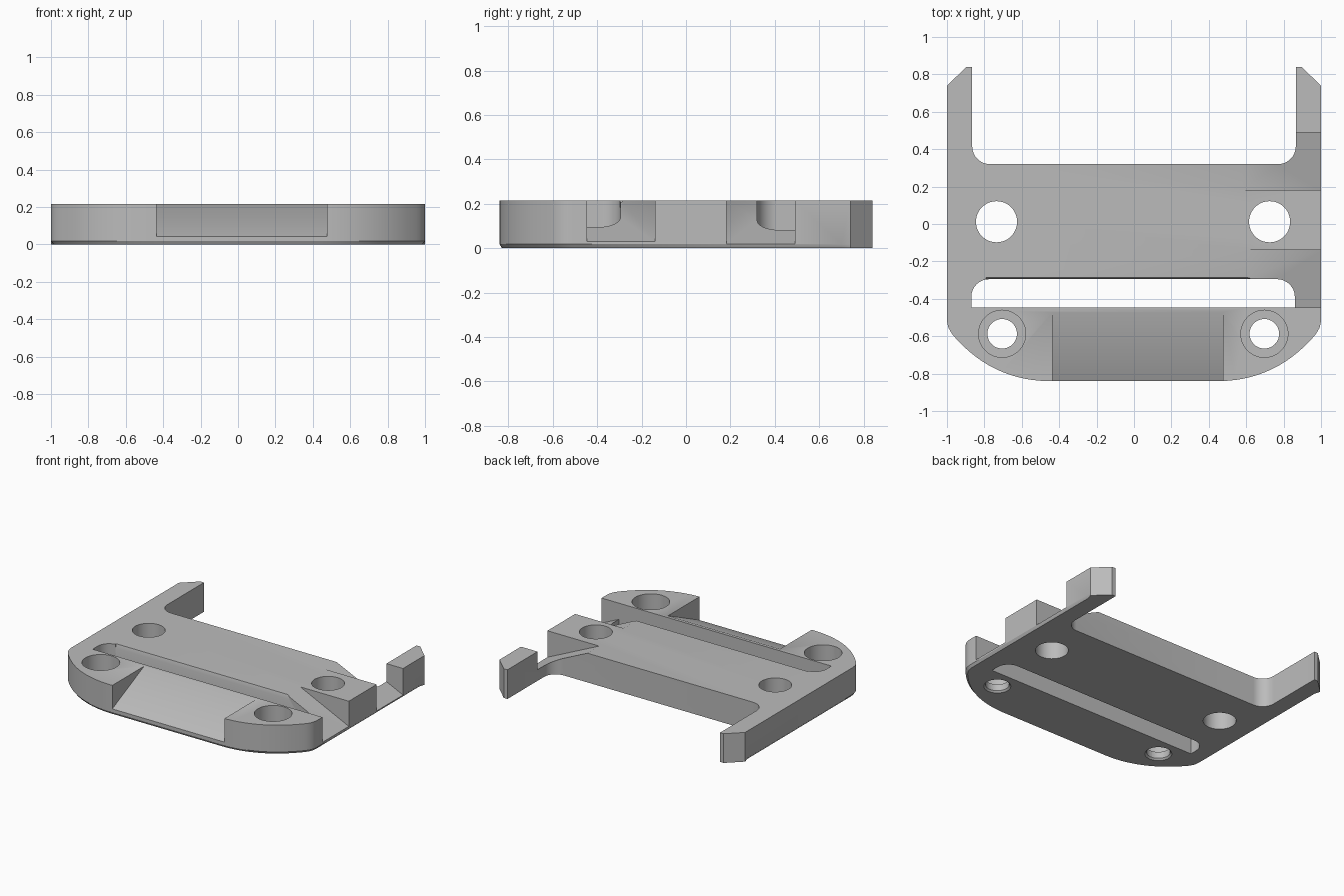
import bpy
import bmesh
import math
from mathutils import Vector
from mathutils.geometry import interpolate_bezier

if "Cube" in bpy.data.objects:
    bpy.data.objects.remove(bpy.data.objects["Cube"])

TOP = 0.215
OVER = 0.4

grey = bpy.data.materials.new("satin grey")
grey.use_nodes = True
grey.diffuse_color = (0.5, 0.5, 0.5, 1)
grey.node_tree.nodes["Principled BSDF"].inputs["Base Color"].default_value = (0.5, 0.5, 0.5, 1)


def loft(name, loops):
    """Solid made by joining equal-length loops and capping both ends."""
    bm = bmesh.new()
    rings = [[bm.verts.new(p) for p in loop] for loop in loops]
    n = len(rings[0])
    for a, b in zip(rings, rings[1:]):
        for i in range(n):
            j = (i + 1) % n
            bm.faces.new((a[i], a[j], b[j], b[i]))
    bm.faces.new(rings[0])
    bm.faces.new(rings[-1])
    bmesh.ops.recalc_face_normals(bm, faces=bm.faces)
    mesh = bpy.data.meshes.new(name)
    bm.to_mesh(mesh)
    bm.free()
    mesh.materials.append(grey)
    obj = bpy.data.objects.new(name, mesh)
    bpy.context.collection.objects.link(obj)
    return obj


def curve(a, b, c, d, steps):
    pts = [Vector((x, y, 0)) for x, y in (a, b, c, d)]
    return [(p.x, p.y) for p in interpolate_bezier(*pts, steps)]


def fillet(cx, cy, r, start):
    """Quarter arc, counter-clockwise from a start angle in degrees."""
    angles = [math.radians(start + 90 * i / 8) for i in range(9)]
    return [(cx + r * math.cos(t), cy + r * math.sin(t)) for t in angles]


def upright(pts, z):
    return [(x, y, z) for x, y in pts]


def cut(cutter):
    cutter.hide_render = True
    mod = plate.modifiers.new("cut", 'BOOLEAN')
    mod.object = cutter
    mod.solver = 'EXACT'
    bpy.context.view_layer.objects.active = plate
    bpy.ops.object.modifier_apply(modifier=mod.name)
    bpy.data.objects.remove(cutter)


def cut_hole(x, y, r, z0, z1, r_top=None):
    loops = []
    for radius, z in ((r, z0), (r_top or r, z1)):
        ring = [math.tau * i / 48 for i in range(48)]
        loops.append([(x + radius * math.cos(t), y + radius * math.sin(t), z) for t in ring])
    cut(loft("hole_cutter", loops))


def cut_along_x(profile, x0, x1):
    cut(loft("groove_cutter", [[(x, y, z) for y, z in profile] for x in (x0, x1)]))


def cut_along_y(profile, y0, y1):
    cut(loft("ramp_cutter", [[(x, y, z) for x, z in profile] for y in (y0, y1)]))


# Half outline: rounded nose, straight flank, pointed rear arm, filleted crotch
half = curve((0.45, -0.84), (0.66, -0.84), (0.82, -0.75), (0.93, -0.635), 14)
half += curve((0.93, -0.635), (0.975, -0.59), (1, -0.56), (1, -0.51), 7)[1:]
half += [(1, 0.70), (1, 0.74), (0.895, 0.84), (0.865, 0.84)]
half += [(x, y) for x, y in reversed(fillet(0.77, 0.415, 0.095, 270))]
outline = half + [(-x, y) for x, y in reversed(half)]


def tuck(p):
    """Pull the outer rim in a little for the chamfer underneath."""
    x, y = p
    if y <= -0.5 or (abs(x) > 0.99 and y < 0.72):
        return x * 0.987, y * 0.987 if y < 0 else y
    return p


plate = loft("mounting_plate", [
    upright([tuck(p) for p in outline], 0), upright(outline, 0.018), upright(outline, TOP)])

# Long slot with rounded rear corners
slot = [(-0.87, -0.447), (0.86, -0.447)]
slot += fillet(0.765, -0.39, 0.095, 0) + fillet(-0.775, -0.39, 0.095, 90)
cut(loft("slot_cutter", [upright(slot, -OVER), upright(slot, OVER)]))

# Slim bevels along the slot's rear lip
cut_along_x([(-0.284, TOP + 0.01), (-0.297, TOP - 0.035), (-0.33, TOP + 0.01)], -0.79, 0.62)

# Sloping recess in the nose
cut_along_x([(-0.47, TOP), (-0.84, 0.042), (-0.94, -0.005), (-0.94, OVER), (-0.47, OVER)],
            -0.435, 0.477)

# Sloping recesses across the left flank
for y0, y1, x_in, low in ((-0.447, -0.14, 0.605, 0.03), (0.183, 0.49, 0.578, 0.02)):
    slope = (TOP - low) / (1 - x_in)
    cut_along_y([(x_in, TOP), (1.1, low - slope * 0.1), (1.1, OVER), (x_in, OVER)], y0, y1)

# Through holes and counterbored screw holes
for x in (-0.735, 0.725):
    cut_hole(x, 0.012, 0.11, -OVER, OVER)
for x in (-0.705, 0.697):
    cut_hole(x, -0.587, 0.079, -OVER, OVER)
    cut_hole(x, -0.587, 0.126, 0.06, OVER)
    cut_hole(x, -0.587, 0.095, -0.005, 0.014, 0.077)

bpy.ops.object.select_all(action='DESELECT')
plate.select_set(True)
bpy.context.view_layer.objects.active = plate
bpy.ops.object.shade_smooth_by_angle(angle=math.radians(30))
